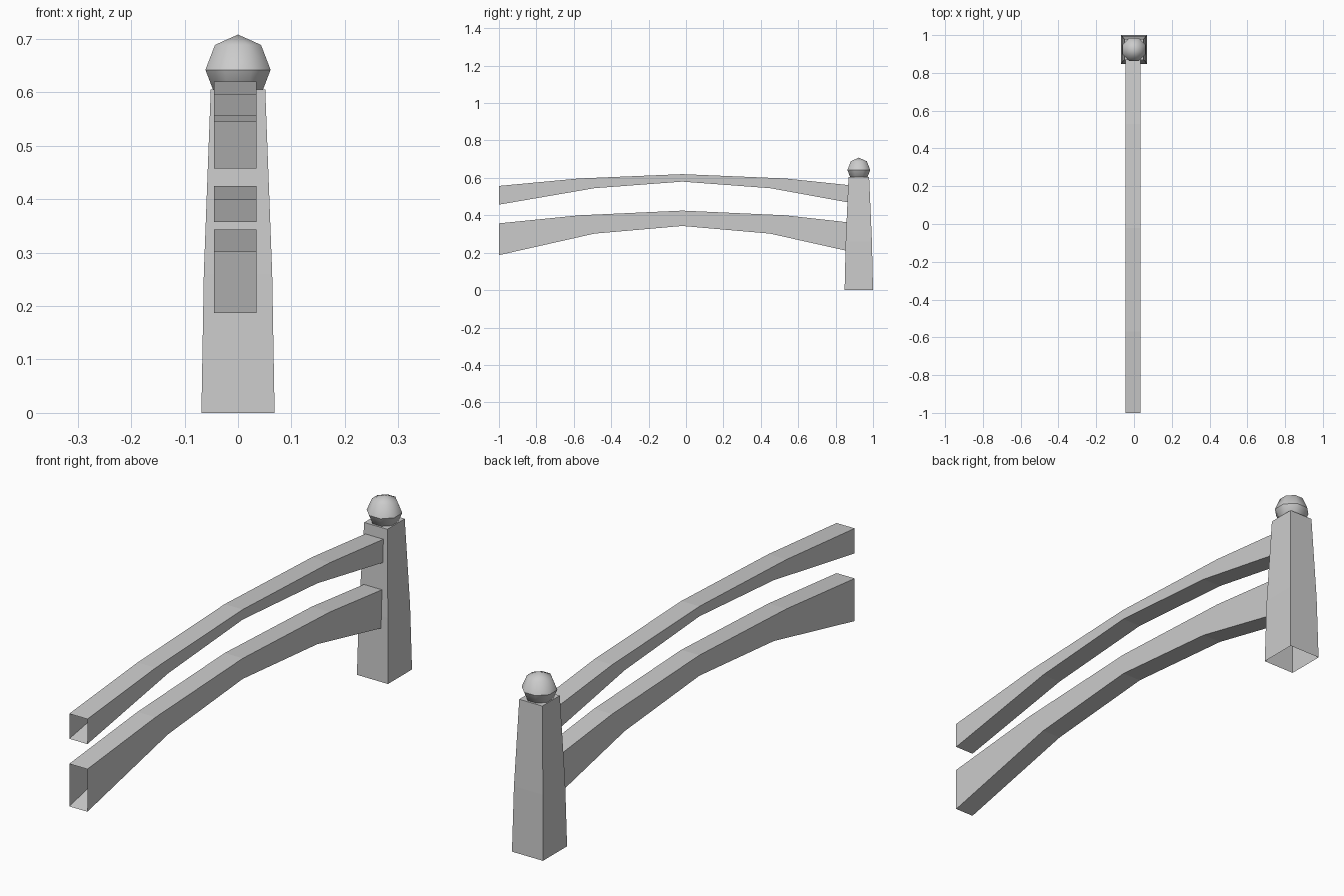
import bpy, bmesh, math

cube = bpy.data.objects.get("Cube")
if cube:
    bpy.data.objects.remove(cube, do_unlink=True)

GREY = (0.6, 0.6, 0.6, 1)
grey = bpy.data.materials.new("light_grey")
grey.use_nodes = True
grey.diffuse_color = GREY
grey.node_tree.nodes["Principled BSDF"].inputs["Base Color"].default_value = GREY

POST_Y = 0.924


def finish(bm, name):
    bmesh.ops.recalc_face_normals(bm, faces=bm.faces)
    mesh = bpy.data.meshes.new(name)
    bm.to_mesh(mesh)
    bm.free()
    obj = bpy.data.objects.new(name, mesh)
    mesh.materials.append(grey)
    bpy.context.collection.objects.link(obj)
    return obj


def loft(rings, name, cap_end=False):
    """Join successive closed rings of points with quads."""
    bm = bmesh.new()
    loops = [[bm.verts.new(p) for p in ring] for ring in rings]
    for a, b in zip(loops, loops[1:]):
        n = len(a)
        for i in range(n):
            j = (i + 1) % n
            bm.faces.new((a[i], a[j], b[j], b[i]))
    if cap_end:
        bm.faces.new(loops[-1])
    return finish(bm, name)


# Tapered post, open underneath
post = [(0.0, 0.0685, 0.076), (0.26, 0.064, 0.070), (0.605, 0.051, 0.055)]
loft([[(sx * hx, POST_Y + sy * hy, z)
       for sx, sy in ((-1, -1), (1, -1), (1, 1), (-1, 1))]
      for z, hx, hy in post], "post", cap_end=True)

# Faceted ball finial with a crisp equator
bpy.ops.mesh.primitive_uv_sphere_add(segments=8, ring_count=4, radius=0.066,
                                     location=(0, POST_Y, 0.642),
                                     rotation=(0, 0, math.radians(22.5)))
ball = bpy.context.object
ball.name = "ball_finial"
ball.data.materials.append(grey)
bpy.ops.object.shade_smooth()
bm = bmesh.new()
bm.from_mesh(ball.data)
for e in bm.edges:
    if all(abs(v.co.z) < 1e-4 for v in e.verts):
        e.smooth = False
bm.to_mesh(ball.data)
bm.free()

# Arched rails: hollow, open at the ends, thinner towards the middle
TOP_Y = (-1.0, -0.57, -0.02, 0.53, 0.95)
LOW_Y = (-1.0, -0.49, -0.02, 0.45, 0.95)
rails = {
    "upper_rail": ((0.557, 0.597, 0.62, 0.597, 0.553),
                   (0.457, 0.545, 0.58, 0.545, 0.454)),
    "lower_rail": ((0.357, 0.40, 0.425, 0.40, 0.353),
                   (0.187, 0.302, 0.343, 0.302, 0.19)),
}
for name, (top, low) in rails.items():
    loft([[(-0.045, yl, zl), (0.035, yl, zl), (0.035, yt, zt), (-0.045, yt, zt)]
          for yt, zt, yl, zl in zip(TOP_Y, top, LOW_Y, low)], name)
